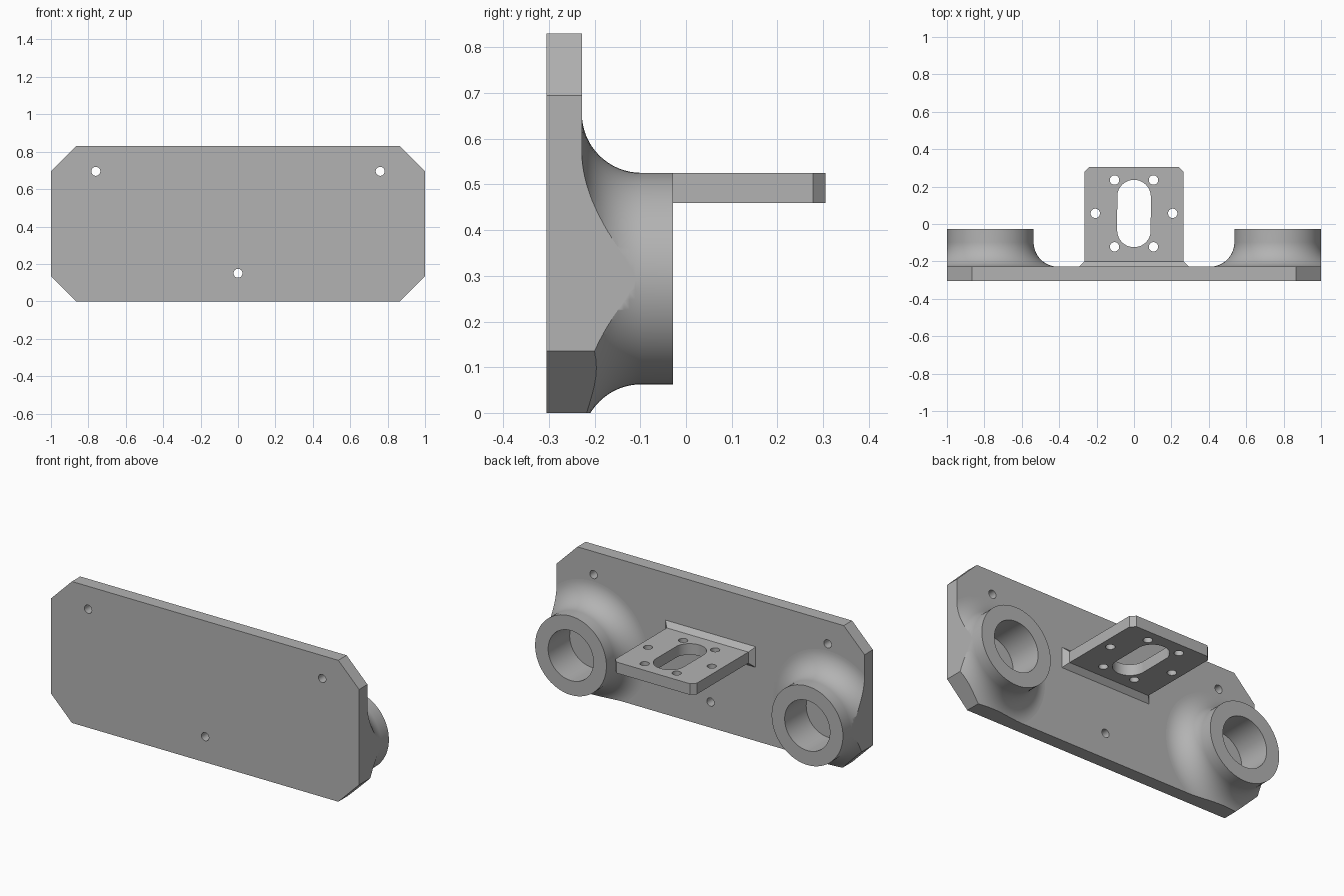
import bpy, bmesh, math
from mathutils import Vector

if "Cube" in bpy.data.objects:
    bpy.data.objects.remove(bpy.data.objects["Cube"], do_unlink=True)

# Single grey material
grey = bpy.data.materials.new("machined grey")
grey.use_nodes = True
COLOUR = (0.45, 0.45, 0.45, 1)
grey.diffuse_color = COLOUR
grey.node_tree.nodes["Principled BSDF"].inputs["Base Color"].default_value = COLOUR

FRONT, FACE, BOSS_END, REAR = -0.305, -0.228, -0.028, 0.305
HEIGHT, BOSS_X, BOSS_Z = 0.83, 0.768, 0.294
SHELF_LOW, SHELF_TOP, SHELF_X = 0.46, 0.525, 0.265


def finish(name, bm):
    bmesh.ops.recalc_face_normals(bm, faces=bm.faces)
    mesh = bpy.data.meshes.new(name)
    bm.to_mesh(mesh)
    bm.free()
    mesh.materials.append(grey)
    obj = bpy.data.objects.new(name, mesh)
    bpy.context.collection.objects.link(obj)
    return obj


def prism(name, outline, axis, low, high):
    """Extrude a 2D outline along y (outline in x, z) or z (outline in x, y)."""
    bm = bmesh.new()
    place = (lambda a, b: (a, low, b)) if axis == "y" else (lambda a, b: (a, b, low))
    face = bm.faces.new([bm.verts.new(place(a, b)) for a, b in outline])
    out = bmesh.ops.extrude_face_region(bm, geom=[face])
    step = Vector((0, high - low, 0) if axis == "y" else (0, 0, high - low))
    moved = [g for g in out["geom"] if isinstance(g, bmesh.types.BMVert)]
    bmesh.ops.translate(bm, vec=step, verts=moved)
    return finish(name, bm)


def circle(x, y, r, n=32):
    return [(x + r * math.cos(math.tau * i / n), y + r * math.sin(math.tau * i / n))
            for i in range(n)]


def lathe(name, profile, x, z, n=64):
    """Revolve (radius, y) points around a y-directed axis through x, z."""
    bm = bmesh.new()
    rings = [[bm.verts.new((x + a, y, z + b)) for a, b in circle(0, 0, r, n)]
             for r, y in profile]
    for lower, upper in zip(rings, rings[1:]):
        for i in range(n):
            j = (i + 1) % n
            bm.faces.new((lower[i], lower[j], upper[j], upper[i]))
    bm.faces.new(rings[0])
    bm.faces.new(rings[-1])
    return finish(name, bm)


def combine(obj, tool, operation):
    mod = obj.modifiers.new("cut", "BOOLEAN")
    mod.operation, mod.solver, mod.object = operation, "EXACT", tool
    tool.hide_render = True
    bpy.context.view_layer.objects.active = obj
    bpy.ops.object.modifier_apply(modifier=mod.name)
    bpy.data.objects.remove(tool, do_unlink=True)


def shade(obj):
    bpy.ops.object.select_all(action="DESELECT")
    obj.select_set(True)
    bpy.context.view_layer.objects.active = obj
    bpy.ops.object.shade_smooth_by_angle(angle=math.radians(25))
    mod = obj.modifiers.new("even normals", "WEIGHTED_NORMAL")
    mod.keep_sharp = True


# Oversized block, later trimmed to the chamfered plate outline
plate = prism("mounting_plate", [(-1.3, -0.3), (1.3, -0.3), (1.3, 1.1), (-1.3, 1.1)],
              "y", FRONT, FACE)

# Flared bosses: straight barrel with a concave fillet into the plate
BARREL, FILLET = 0.2315, 0.13
flare = [(BARREL + FILLET, FACE - 0.03)]
for i in range(17):
    a = math.pi / 2 * i / 16
    flare.append((BARREL + FILLET * (1 - math.sin(a)), FACE + FILLET * (1 - math.cos(a))))
flare.append((BARREL, BOSS_END))
for side in (-1, 1):
    combine(plate, lathe("boss", flare, side * BOSS_X, BOSS_Z), "UNION")

# Trim everything to the eight-sided outline
w, c = 1 - 0.135, 0.135
outline = [(-w, 0), (w, 0), (1, c), (1, HEIGHT - c), (w, HEIGHT), (-w, HEIGHT),
           (-1, HEIGHT - c), (-1, c)]
combine(plate, prism("trim", outline, "y", -0.6, 0.6), "INTERSECT")

# Blind bores and screw holes
for side in (-1, 1):
    bore = prism("bore", circle(side * BOSS_X, BOSS_Z, 0.147, 64), "y", FACE, 0.2)
    combine(plate, bore, "DIFFERENCE")
for x, z in ((-0.76, 0.695), (0.76, 0.695), (0, 0.15)):
    combine(plate, prism("hole", circle(x, z, 0.024), "y", -0.5, 0.1), "DIFFERENCE")
shade(plate)

# Shelf with clipped rear corners
k = 0.027
shelf = prism("shelf", [(-SHELF_X, FACE - 0.02), (SHELF_X, FACE - 0.02),
                        (SHELF_X, REAR - k), (SHELF_X - k, REAR),
                        (k - SHELF_X, REAR), (-SHELF_X, REAR - k)],
              "z", SHELF_LOW, SHELF_TOP)

# Central slot and six screw holes
SLOT_R, SLOT_Y, HALF = 0.09, 0.056, 0.09
slot = [(x, y + (HALF if i < 24 else -HALF))
        for i, (x, y) in enumerate(circle(0, SLOT_Y, SLOT_R, 48))]
combine(shelf, prism("slot", slot, "z", 0.3, 0.7), "DIFFERENCE")
for side in (-1, 1):
    for x, y in ((0.104, 0.235), (0.207, 0.057), (0.104, -0.122)):
        combine(shelf, prism("hole", circle(side * x, y, 0.025), "z", 0.3, 0.7), "DIFFERENCE")
shade(shelf)

# Bevelled collar where the shelf meets the plate
bm = bmesh.new()
bmesh.ops.create_cube(bm, size=1)
mid, half = (SHELF_LOW + SHELF_TOP) / 2, (SHELF_TOP - SHELF_LOW) / 2
for v in bm.verts:
    grow, y = (0, FACE + 0.028) if v.co.y > 0 else (0.03, FACE - 0.002)
    v.co = (math.copysign(SHELF_X + grow, v.co.x), y,
            mid + math.copysign(half + grow, v.co.z))
finish("shelf_collar", bm)
